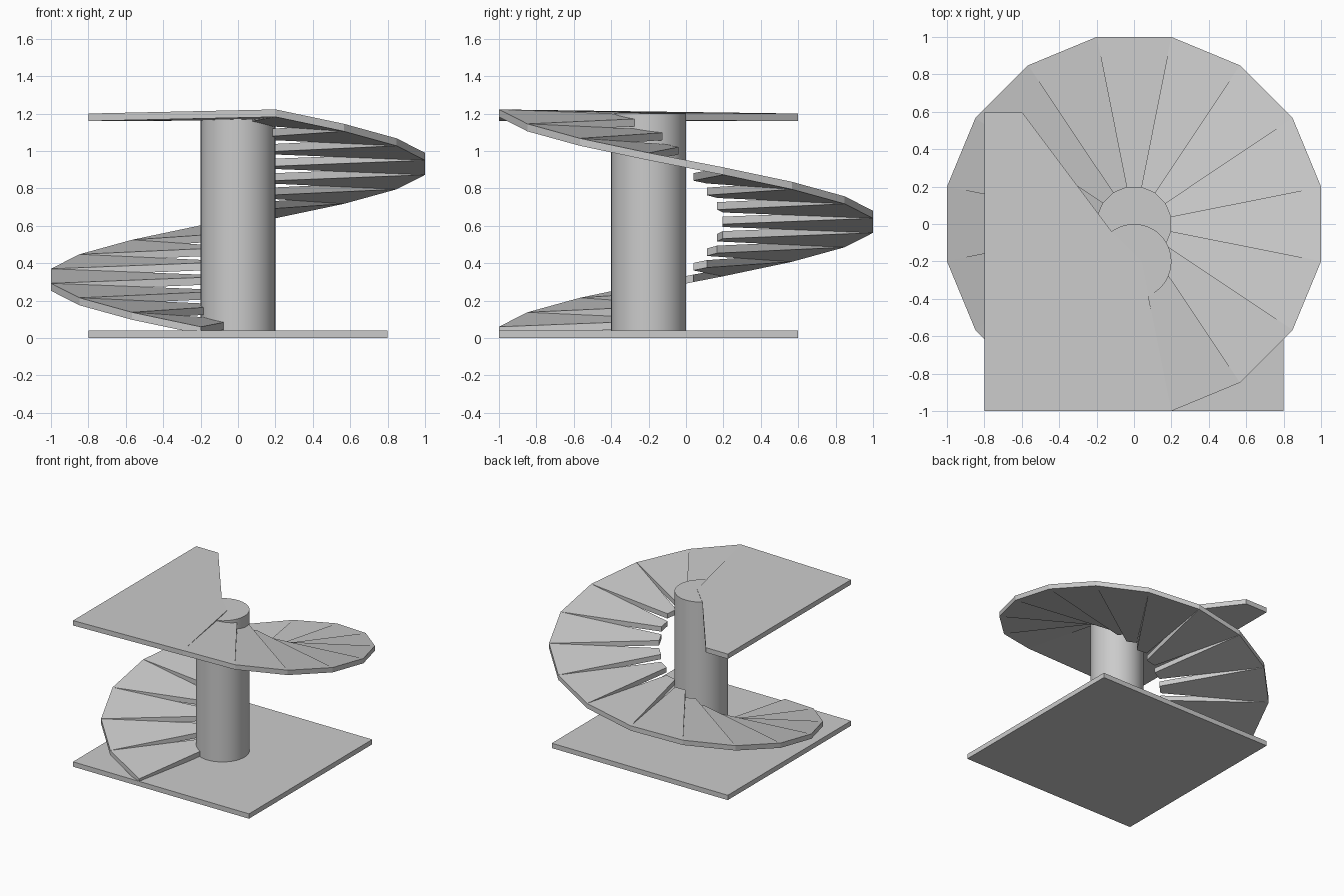
import bpy, bmesh
from math import sin, cos, pi, radians

if "Cube" in bpy.data.objects:
    bpy.data.objects.remove(bpy.data.objects["Cube"])

STEPS, SECT = 15, 2 * pi / 16
RISE, THICK = 0.0775, 0.04
R_OUT, R_IN = 1.02, 0.2
START = radians(-101.25)      # foot of the stair, winding clockwise


def slab(name, top, thick):
    """Plate with the given top corners (x, y, z), extruded straight down."""
    bm = bmesh.new()
    up = [bm.verts.new(p) for p in top]
    lo = [bm.verts.new((x, y, z - thick)) for x, y, z in top]
    n = len(top)
    bm.faces.new(up)
    bm.faces.new(lo[::-1])
    for i in range(n):
        j = (i + 1) % n
        bm.faces.new((up[i], lo[i], lo[j], up[j]))
    bmesh.ops.recalc_face_normals(bm, faces=bm.faces)
    me = bpy.data.meshes.new(name)
    bm.to_mesh(me)
    bm.free()
    ob = bpy.data.objects.new(name, me)
    bpy.context.collection.objects.link(ob)
    return ob


# floor plate
slab("base", [(-.8, -1, .04), (.8, -1, .04), (.8, .6, .04), (-.8, .6, .04)], .04)

# central column, offset towards the front
bpy.ops.mesh.primitive_cylinder_add(vertices=48, radius=0.2, depth=1.16,
                                    location=(0, -0.2, 0.62))
bpy.context.object.name = "column"
bpy.ops.object.shade_smooth_by_angle(angle=radians(30))

# wedge treads: outer rims join into a ribbon, inner ends are stepped
mid, tilt = RISE / 2, RISE / 2 * R_IN / R_OUT
for k in range(STEPS):
    a0 = START - k * SECT
    a1 = a0 - SECT
    z = 0.06 + k * RISE
    slab(f"tread_{k + 1}", [
        (R_OUT * cos(a0), R_OUT * sin(a0), z),
        (R_IN * cos(a0), R_IN * sin(a0), z + mid - tilt),
        (R_IN * cos(a1), R_IN * sin(a1), z + mid + tilt),
        (R_OUT * cos(a1), R_OUT * sin(a1), z + RISE)], THICK)

# upper landing, its corner lifted to meet the last tread
slab("landing", [(-.8, -1, 1.2), (.2, -1, 1.222), (.04, -.2, 1.203),
                 (-.12, -.04, 1.203), (-.6, .6, 1.2), (-.8, .6, 1.2)], THICK)
